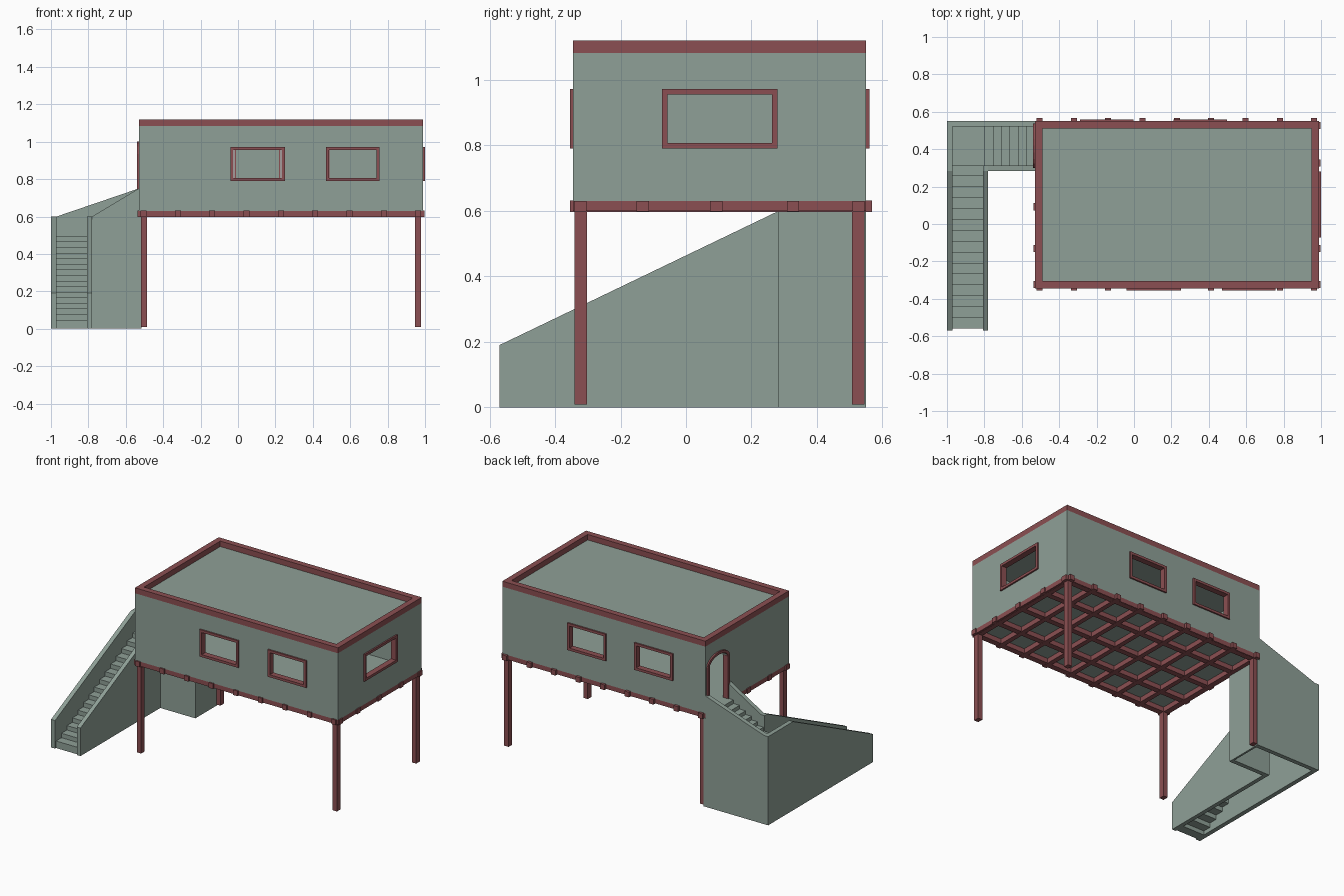
import bpy, bmesh, math
from mathutils import Vector

if "Cube" in bpy.data.objects:
    bpy.data.objects.remove(bpy.data.objects["Cube"])


def material(name, color):
    m = bpy.data.materials.new(name)
    m.diffuse_color = (*color, 1)
    m.use_nodes = True
    m.node_tree.nodes["Principled BSDF"].inputs["Base Color"].default_value = m.diffuse_color
    return m


GREEN = material("sage_plaster", (0.275, 0.352, 0.31))
RED = material("red_timber", (0.26, 0.078, 0.084))


def finish(name, bm, mat):
    bmesh.ops.recalc_face_normals(bm, faces=bm.faces)
    me = bpy.data.meshes.new(name)
    bm.to_mesh(me)
    bm.free()
    ob = bpy.data.objects.new(name, me)
    bpy.context.collection.objects.link(ob)
    me.materials.append(mat)
    return ob


def boxes(name, bounds, mat):
    """One object from boxes given as (x0, x1, y0, y1, z0, z1)."""
    bm = bmesh.new()
    for x0, x1, y0, y1, z0, z1 in bounds:
        vs = bmesh.ops.create_cube(bm, size=1)["verts"]
        for v in vs:
            v.co = ((x0 + x1) / 2 + v.co.x * (x1 - x0),
                    (y0 + y1) / 2 + v.co.y * (y1 - y0),
                    (z0 + z1) / 2 + v.co.z * (z1 - z0))
    return finish(name, bm, mat)


def prism(name, pts, axis, a, b, mat):
    """Profile (horizontal, z) extruded along x or y from a to b."""
    bm = bmesh.new()
    place = (lambda h, z: (a, h, z)) if axis == "x" else (lambda h, z: (h, a, z))
    f = bm.faces.new([bm.verts.new(place(*p)) for p in pts])
    ext = bmesh.ops.extrude_face_region(bm, geom=[f])["geom"]
    step = Vector((b - a, 0, 0)) if axis == "x" else Vector((0, b - a, 0))
    bmesh.ops.translate(bm, vec=step, verts=[g for g in ext if isinstance(g, bmesh.types.BMVert)])
    return finish(name, bm, mat)


def cut(ob, cutter):
    cutter.hide_render = True
    mod = ob.modifiers.new("cut", "BOOLEAN")
    mod.operation, mod.solver, mod.object = "DIFFERENCE", "EXACT", cutter
    bpy.context.view_layer.objects.active = ob
    bpy.ops.object.modifier_apply(modifier=mod.name)
    bpy.data.objects.remove(cutter)


# House extents
X0, X1, Y0, Y1 = -0.53, 0.99, -0.345, 0.55
WALL, FLOOR, ROOF, TOP = 0.03, 0.63, 1.083, 1.12
WZ0, WZ1, FR = 0.79, 0.973, 0.017

# Hollow house body
house = boxes("house_walls", [(X0, X1, Y0, Y1, FLOOR, ROOF)], GREEN)
cut(house, boxes("cavity", [(X0 + WALL, X1 - WALL, Y0 + WALL, Y1 - WALL, FLOOR + 0.015, ROOF - 0.02)], GREEN))

# Windows: opening plus a projecting frame
windows = [("front_left", "y", -0.04, 0.25, Y0 - 0.01, Y0 + WALL),
           ("front_right", "y", 0.47, 0.757, Y0 - 0.01, Y0 + WALL),
           ("back_left", "y", -0.29, -0.003, Y1 - WALL, Y1 + 0.01),
           ("back_right", "y", 0.21, 0.497, Y1 - WALL, Y1 + 0.01),
           ("right", "x", -0.073, 0.28, X1 - WALL, X1 + 0.01)]
for name, axis, a, b, d0, d1 in windows:
    def bar(h0, h1, z0, z1, e=0):
        return ((h0, h1, d0 - e, d1 + e, z0, z1) if axis == "y"
                else (d0 - e, d1 + e, h0, h1, z0, z1))
    i = FR / 2
    cut(house, boxes("opening", [bar(a + i, b - i, WZ0 + i, WZ1 - i, 0.02)], GREEN))
    boxes(name + "_window_frame", [bar(a, b, WZ0, WZ0 + FR), bar(a, b, WZ1 - FR, WZ1),
                                   bar(a, a + FR, WZ0 + FR, WZ1 - FR),
                                   bar(b - FR, b, WZ0 + FR, WZ1 - FR)], RED)


# Arched door in the left wall
def arch(y0, y1, spring, rise, n=10):
    c, r = (y0 + y1) / 2, (y1 - y0) / 2
    return [(c + r * math.cos(math.pi * k / n), spring + rise * math.sin(math.pi * k / n))
            for k in range(n + 1)]


outer = arch(0.30, 0.537, 0.935, 0.065)
inner = arch(0.32, 0.517, 0.93, 0.052)
base = FLOOR + 0.015
cut(house, prism("door_opening", [(0.31, base), *inner[::-1], (0.527, base)],
                 "x", X0 - 0.03, X0 + WALL + 0.02, GREEN))
prism("door_frame", [(outer[0][0], base), *outer, (outer[-1][0], base),
                     (inner[-1][0], base), *inner[::-1], (inner[0][0], base)],
      "x", X0 - 0.01, X0 + WALL, RED)

# Roof parapet
P = 0.04
boxes("roof_parapet", [(X0, X1, Y0, Y0 + P, ROOF, TOP), (X0, X1, Y1 - P, Y1, ROOF, TOP),
                       (X0, X0 + P, Y0 + P, Y1 - P, ROOF, TOP),
                       (X1 - P, X1, Y0 + P, Y1 - P, ROOF, TOP)], RED)

# Floor joist grid with protruding ends
bx = [-0.505 + k * 0.1835 for k in range(9)]
by = [-0.323, -0.132, 0.092, 0.327, 0.527]
boxes("cross_joists", [(x - 0.016, x + 0.016, -0.355, 0.568, 0.597, 0.632) for x in bx], RED)
boxes("long_joists", [(-0.538, 0.998, y - 0.019, y + 0.019, 0.598, 0.631) for y in by], RED)
boxes("edge_beams", [(X0, X1, Y0, Y0 + 0.04, 0.599, FLOOR), (X0, X1, Y1 - 0.04, Y1, 0.599, FLOOR),
                     (X0, X0 + 0.04, Y0, Y1, 0.599, FLOOR), (X1 - 0.04, X1, Y0, Y1, 0.599, FLOOR)], RED)

# Four posts
for sx, x in (("left", -0.503), ("right", 0.963)):
    for sy, y in (("front", -0.321), ("back", 0.526)):
        boxes(f"{sy}_{sx}_post", [(x - 0.016, x + 0.016, y - 0.019, y + 0.019, 0.008, 0.6)], RED)

# Stair side walls
S0, SY, SB = -0.57, 0.283, 0.55
prism("outer_stair_wall", [(S0, 0), (SB, 0), (SB, 0.6), (SY, 0.6), (S0, 0.19)], "x", -1, -0.97, GREEN)
prism("inner_stair_wall", [(S0, 0), (SY + 0.03, 0), (SY + 0.03, 0.6), (SY, 0.6), (S0, 0.19)],
      "x", -0.808, -0.78, GREEN)
prism("back_stair_wall", [(-0.97, 0), (-0.53, 0), (-0.53, 0.75), (-0.97, 0.6)], "y", SB - 0.03, SB, GREEN)
prism("front_stair_wall", [(-0.78, 0), (-0.53, 0), (-0.53, 0.75), (-0.78, 0.6)], "y", SY, SY + 0.03, GREEN)
boxes("stair_end_wall", [(-0.53, -0.517, SY, SB, 0, 0.598)], GREEN)

# Lower flight, landing and upper flight
LAND, N, Y_LAND = 0.495, 15, 0.315
run, rise = (Y_LAND + 0.56) / N, LAND / (N + 1.6)
boxes("lower_steps", [(-0.97, -0.808, -0.56 + k * run, -0.56 + (k + 1) * run + 0.004,
                       max(0, LAND - (N - k) * rise - 0.05), LAND - (N - k) * rise)
                      for k in range(N)], GREEN)
boxes("landing", [(-0.97, -0.80, Y_LAND - 0.002, SB - 0.03, LAND - 0.05, LAND)], GREEN)
boxes("upper_steps", [(-0.80 + k * 0.045, -0.80 + (k + 1) * 0.045 + (0.004 if k < 5 else 0),
                       SY + 0.03, SB - 0.03, LAND + (k + 1) * 0.025 - 0.05, LAND + (k + 1) * 0.025)
                      for k in range(6)], GREEN)
